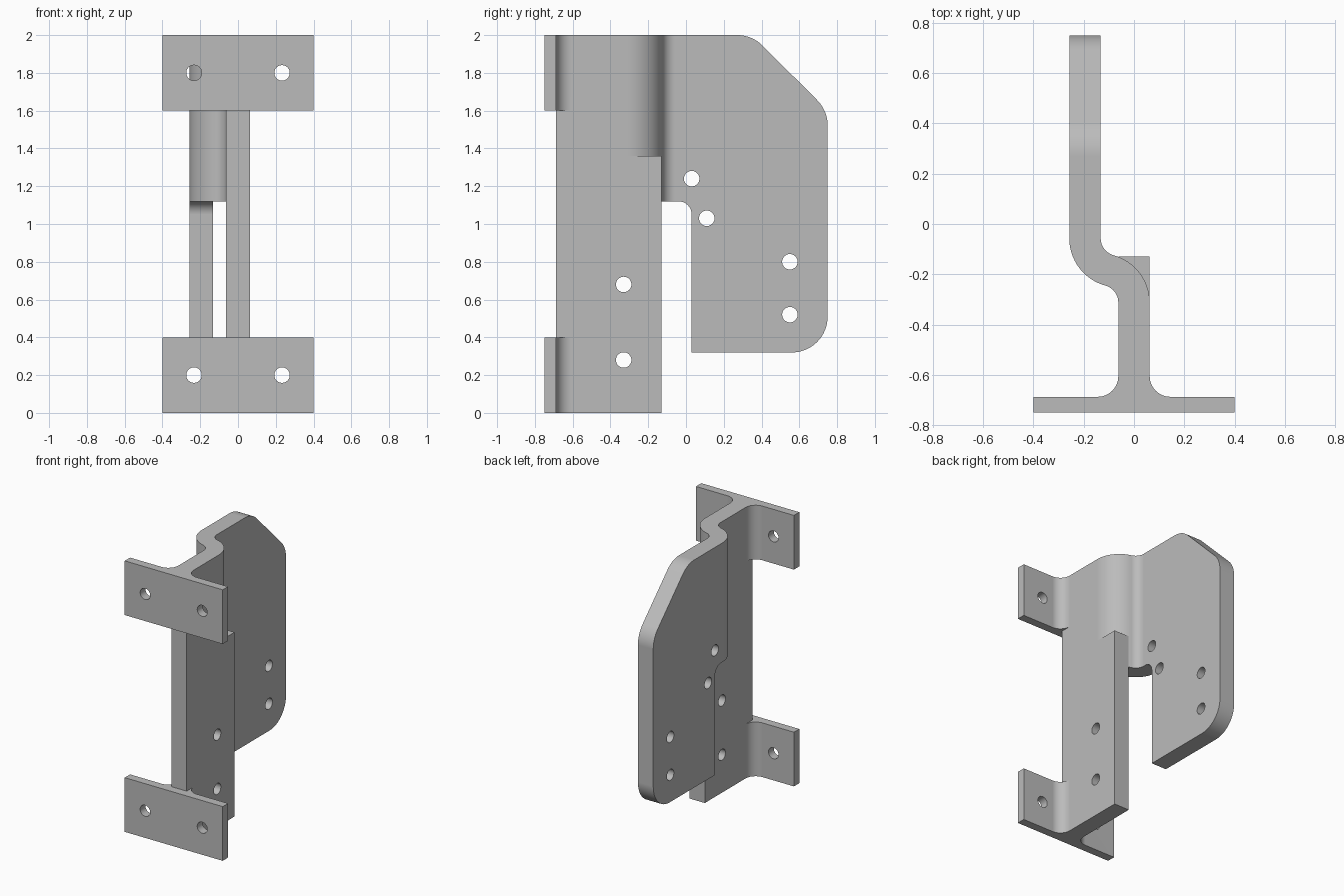
import bpy, bmesh, math
from mathutils import Vector, Matrix

cube = bpy.data.objects.get("Cube")
if cube:
    bpy.data.objects.remove(cube, do_unlink=True)

gray = bpy.data.materials.new("plain_gray")
gray.use_nodes = True
COLOR = (0.5, 0.5, 0.5, 1)
gray.diffuse_color = COLOR
gray.node_tree.nodes["Principled BSDF"].inputs["Base Color"].default_value = COLOR

T = 0.0625       # half thickness of the sheet
FRONT, BACK = -0.75, 0.75


def arc(cx, cy, r, a0, a1, n=16):
    """Points on an arc, angles in degrees."""
    angles = [math.radians(a0 + (a1 - a0) * i / n) for i in range(n + 1)]
    return [(cx + r * math.cos(a), cy + r * math.sin(a)) for a in angles]


def rounded(corners):
    """Polygon from (u, v, radius) corners, rounding those with a radius."""
    out = []
    for i, (u, v, r) in enumerate(corners):
        p = Vector((u, v))
        if not r:
            out.append((u, v))
            continue
        a = (Vector(corners[i - 1][:2]) - p).normalized()
        b = (Vector(corners[(i + 1) % len(corners)][:2]) - p).normalized()
        half = a.angle(b) / 2
        c = p + (a + b).normalized() * (r / math.sin(half))
        s, e = p + a * (r / math.tan(half)) - c, p + b * (r / math.tan(half)) - c
        a0 = math.degrees(math.atan2(s.y, s.x))
        turn = (math.degrees(math.atan2(e.y, e.x)) - a0 + 180) % 360 - 180
        out += arc(c.x, c.y, r, a0, a0 + turn)
    return out


def prism(name, points, axis, low, high):
    """Extrude a profile along z (points are x, y) or x (points are y, z)."""
    place = (lambda u, v: (u, v, low)) if axis == "z" else (lambda u, v: (low, u, v))
    shift = Vector((0, 0, high - low)) if axis == "z" else Vector((high - low, 0, 0))
    bm = bmesh.new()
    face = bm.faces.new([bm.verts.new(place(u, v)) for u, v in points])
    new = bmesh.ops.extrude_face_region(bm, geom=[face])["geom"]
    bmesh.ops.translate(bm, vec=shift, verts=[g for g in new if isinstance(g, bmesh.types.BMVert)])
    bmesh.ops.recalc_face_normals(bm, faces=bm.faces)
    return finish(name, bm)


def hole(name, center, axis):
    bm = bmesh.new()
    bmesh.ops.create_cone(bm, cap_ends=True, segments=32, radius1=0.041,
                          radius2=0.041, depth=0.3 if axis == "Y" else 1)
    turn = Matrix.Rotation(math.pi / 2, 4, "X" if axis == "Y" else "Y")
    bmesh.ops.transform(bm, matrix=Matrix.Translation(center) @ turn, verts=bm.verts)
    return finish(name, bm)


def finish(name, bm):
    mesh = bpy.data.meshes.new(name)
    bm.to_mesh(mesh)
    bm.free()
    mesh.materials.append(gray)
    obj = bpy.data.objects.new(name, mesh)
    bpy.context.collection.objects.link(obj)
    return obj


def combine(target, other, operation):
    """Apply a boolean and discard the tool object."""
    mod = target.modifiers.new(operation.lower(), "BOOLEAN")
    mod.object, mod.operation, mod.solver = other, operation, "EXACT"
    bpy.context.view_layer.objects.active = target
    bpy.ops.object.modifier_apply(modifier=mod.name)
    bpy.data.objects.remove(other, do_unlink=True)


# Sheet with an S-shaped jog, as seen from above
r, R = 0.07, 0.07 + 2 * T
web_y, jog = -0.3125, 0.195
c1 = (-T - r, web_y)
c2 = (-jog + T + r, web_y + math.sqrt((r + R) ** 2 - (2 * r + 2 * T - jog) ** 2))
bend = math.degrees(math.atan2(c2[1] - c1[1], c2[0] - c1[0]))
inner = arc(*c1, r, 0, bend) + arc(*c2, R, bend + 180, 180)[1:]
outer = arc(*c1, R, 0, bend) + arc(*c2, r, bend + 180, 180)[1:]
sheet = ([(-T, FRONT + T)] + inner + [(-jog - T, BACK), (-jog + T, BACK)]
         + outer[::-1] + [(T, FRONT + T)])
bracket = prism("bracket", sheet, "z", 0, 2)

# Trim the sheet to its side outline
outline = rounded([(-1, 1.12, 0), (0.03, 1.12, 0.07), (0.03, 0.32, 0), (BACK, 0.32, 0.19),
                   (BACK, 1.6, 0.19), (0.35, 2, 0.19), (0.34, 2.0, 0), (-1, 2.0, 0)][:6]
                  + [(-1, 2, 0)])
combine(bracket, prism("side_outline", outline, "x", -1, 1), "INTERSECT")

# Straight lower web
web = [(-T, FRONT + T), (T, FRONT + T), (T, -0.13), (-T, -0.13)]
combine(bracket, prism("lower_web", web, "z", 0, 1.36), "UNION")

# Mounting flanges with filleted roots
flange = rounded([(-0.4, FRONT, 0), (0.4, FRONT, 0), (0.4, FRONT + T, 0),
                  (T, FRONT + T, 0.082), (T, -0.6, 0), (-T, -0.6, 0),
                  (-T, FRONT + T, 0.082), (-0.4, FRONT + T, 0)])
for z in (0, 1.6):
    combine(bracket, prism("flange", flange, "z", z, z + 0.4), "UNION")

# Bolt holes through the flanges, then through the web and plate
for x in (-0.233, 0.233):
    for z in (0.2, 1.8):
        combine(bracket, hole("flange_hole", (x, -0.75, z), "Y"), "DIFFERENCE")
for y, z in ((-0.33, 0.28), (-0.33, 0.68), (0.03, 1.24), (0.11, 1.03), (0.55, 0.8), (0.55, 0.52)):
    combine(bracket, hole("side_hole", (0, y, z), "X"), "DIFFERENCE")

# Smooth bends, crisp edges
bpy.ops.object.select_all(action="DESELECT")
bracket.select_set(True)
bpy.context.view_layer.objects.active = bracket
bpy.ops.object.shade_smooth_by_angle(angle=math.radians(30))
normals = bracket.modifiers.new("weighted_normals", "WEIGHTED_NORMAL")
normals.keep_sharp = True
